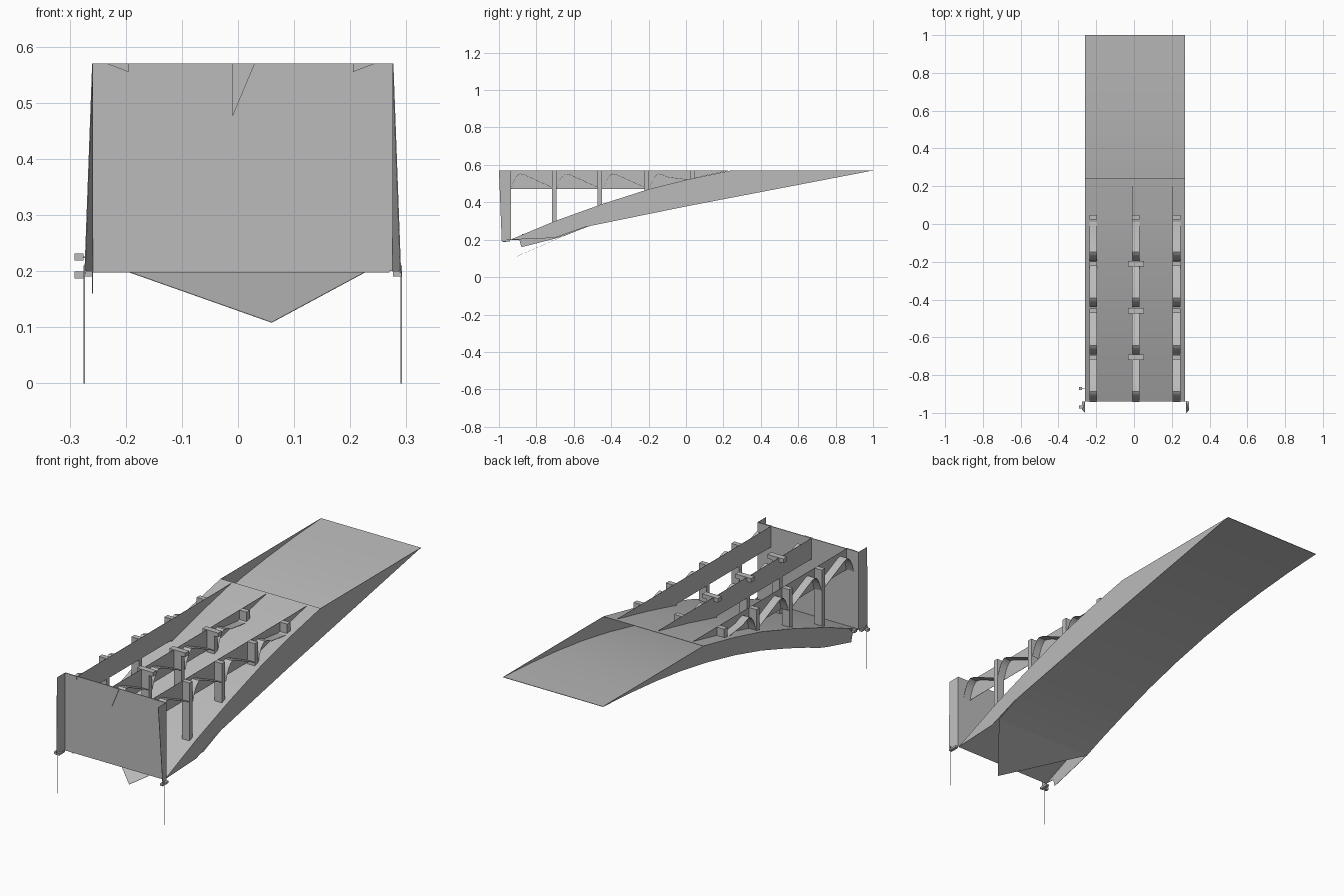
import bpy
import bmesh
from mathutils import Vector

cube = bpy.data.objects.get("Cube")
if cube:
    bpy.data.objects.remove(cube, do_unlink=True)

grey = bpy.data.materials.new("concrete grey")
grey.use_nodes = True
grey.diffuse_color = (0.5, 0.5, 0.5, 1)
grey.node_tree.nodes["Principled BSDF"].inputs["Base Color"].default_value = (0.5, 0.5, 0.5, 1)


def prism(name, outline, offset):
    """Solid from a planar outline pushed along an offset."""
    bm = bmesh.new()
    face = bm.faces.new([bm.verts.new(p) for p in outline])
    extra = bmesh.ops.extrude_face_region(bm, geom=[face])["geom"]
    moved = [v for v in extra if isinstance(v, bmesh.types.BMVert)]
    bmesh.ops.translate(bm, verts=moved, vec=Vector(offset))
    bmesh.ops.recalc_face_normals(bm, faces=bm.faces)
    mesh = bpy.data.meshes.new(name)
    bm.to_mesh(mesh)
    bm.free()
    mesh.materials.append(grey)
    obj = bpy.data.objects.new(name, mesh)
    bpy.context.collection.objects.link(obj)
    return obj


def side_profile(name, yz, x0, x1):
    return prism(name, [(x0, y, z) for y, z in yz], (x1 - x0, 0, 0))


def sheet(name, line, x0, x1, thick=0.002):
    """Thin smooth strip that follows a side line."""
    lower = [(y, z - thick) for y, z in reversed(line)]
    obj = side_profile(name, line + lower, x0, x1)
    bpy.ops.object.select_all(action="DESELECT")
    obj.select_set(True)
    bpy.context.view_layer.objects.active = obj
    bpy.ops.object.shade_smooth_by_angle(angle=0.7)


def box(name, x0, x1, y0, y1, z0, z1):
    return side_profile(name, [(y0, z0), (y1, z0), (y1, z1), (y0, z1)], x0, x1)


LEFT, RIGHT, TOP, THIN = 0.27, -0.26, 0.57, 0.0015

# Hollow body: rising floor, arched underside, straight left wall, arched right wall
floor = [(-0.94, 0.2), (-0.7, 0.3), (-0.45, 0.39), (-0.2, 0.47), (0, 0.52), (0.24, TOP)]
arch = [(1, TOP), (0.8, 0.558), (0.6, 0.54), (0.4, 0.515), (0.2, 0.48), (0, 0.436),
        (-0.2, 0.382), (-0.4, 0.316), (-0.55, 0.262), (-0.65, 0.222)]
straight = [(1, TOP), (0, 0.378), (-0.54, 0.268), (-0.7, 0.21)]
flap = [(-0.7, 0.206), (-0.88, 0.16), (-0.89, 0.197)]
sheet("floor_sheet", floor, RIGHT, LEFT)
sheet("underside_sheet", arch, RIGHT, LEFT)
side_profile("left_side_wall", floor + straight, LEFT - THIN, LEFT)
side_profile("right_side_wall", floor + arch + flap, RIGHT, RIGHT + THIN)

# Pointed tongue at the lower end of the underside
prism("underside_tongue", [(RIGHT, -0.65, 0.221), (LEFT, -0.65, 0.221), (0.06, -0.91, 0.108)],
      (0, 0, 0.001))

# Front wall with tapered corner flanges, spikes and brackets
box("front_wall", RIGHT, LEFT + 0.007, -0.94, -0.936, 0.2, TOP)
for side, inner, outer in (("right", RIGHT, -0.274), ("left", 0.277, 0.291)):
    prism(side + "_flange", [(inner, -0.94, 0.2), (outer, -0.985, 0.19),
                             (inner, -1, TOP), (inner, -0.94, TOP)],
          (THIN if side == "right" else -THIN, 0, 0))
    box(side + "_spike", outer - 0.001, outer + 0.001, -0.9735, -0.973, 0, 0.21)
    step = 0.015 if side == "right" else -0.015
    box(side + "_flange_foot", outer, outer + step, -0.985, -0.94, 0.19, 0.2)
for name, y, z in (("upper_bracket", -0.87, 0.225), ("lower_bracket", -0.97, 0.193)):
    box(name + "_arm", -0.275, RIGHT, y - 0.002, y + 0.002, z - 0.002, z + 0.001)
    box(name + "_end", -0.291, -0.275, y - 0.008, y + 0.008, z - 0.006, z + 0.006)


def floor_height(y):
    for (ya, za), (yb, zb) in zip(floor, floor[1:]):
        if ya <= y <= yb:
            return za + (zb - za) * (y - ya) / (yb - ya)
    return TOP


# Three rows: a thin upright web on one side, curved arch strips and posts
rows = (("right", -0.215, 1), ("centre", 0.01, -1), ("left", 0.225, -1))
starts = (-0.935, -0.69, -0.44, -0.195)
curve = [(0, 0.474), (0.01, 0.505), (0.022, 0.53), (0.035, 0.546), (0.048, 0.553),
         (0.07, 0.548), (0.1, 0.535)]
web = [(-0.936, 0.47), (-0.2, 0.47), (0, 0.52), (0.23, TOP), (-0.936, TOP)]
for row, x, side in rows:
    side_profile(row + "_web", web, x + side * 0.02, x + side * (0.02 - THIN))
    for n, y in enumerate(starts):
        end = (0.225, 0.478) if n < 3 else (0.21, 0.522)
        line = [(y + dy, z) for dy, z in curve + [end]]
        sheet(f"{row}_arch_{n + 1}", line, x - 0.02, x + 0.02)
    for n, y in enumerate((-0.705, -0.46, -0.21, 0.035)):
        box(f"{row}_post_{n + 1}", x - 0.02, x + 0.02, y - 0.012, y + 0.012,
            floor_height(y) - 0.005, TOP)
        if row == "centre" and n < 3:
            box(f"cross_cap_{n + 1}", x - 0.042, x + 0.042, y - 0.014, y + 0.014, 0.55, TOP)

# Wedge ends of the ribs showing through the front wall
for (row, x, side), drop in zip(rows, (0.015, 0.095, 0.015)):
    prism(row + "_rib_end", [(x - 0.02, -0.94, TOP), (x + 0.02, -0.94, TOP),
                             (x + 0.02 * side, -0.94, TOP - drop)], (0, -0.003, 0))
